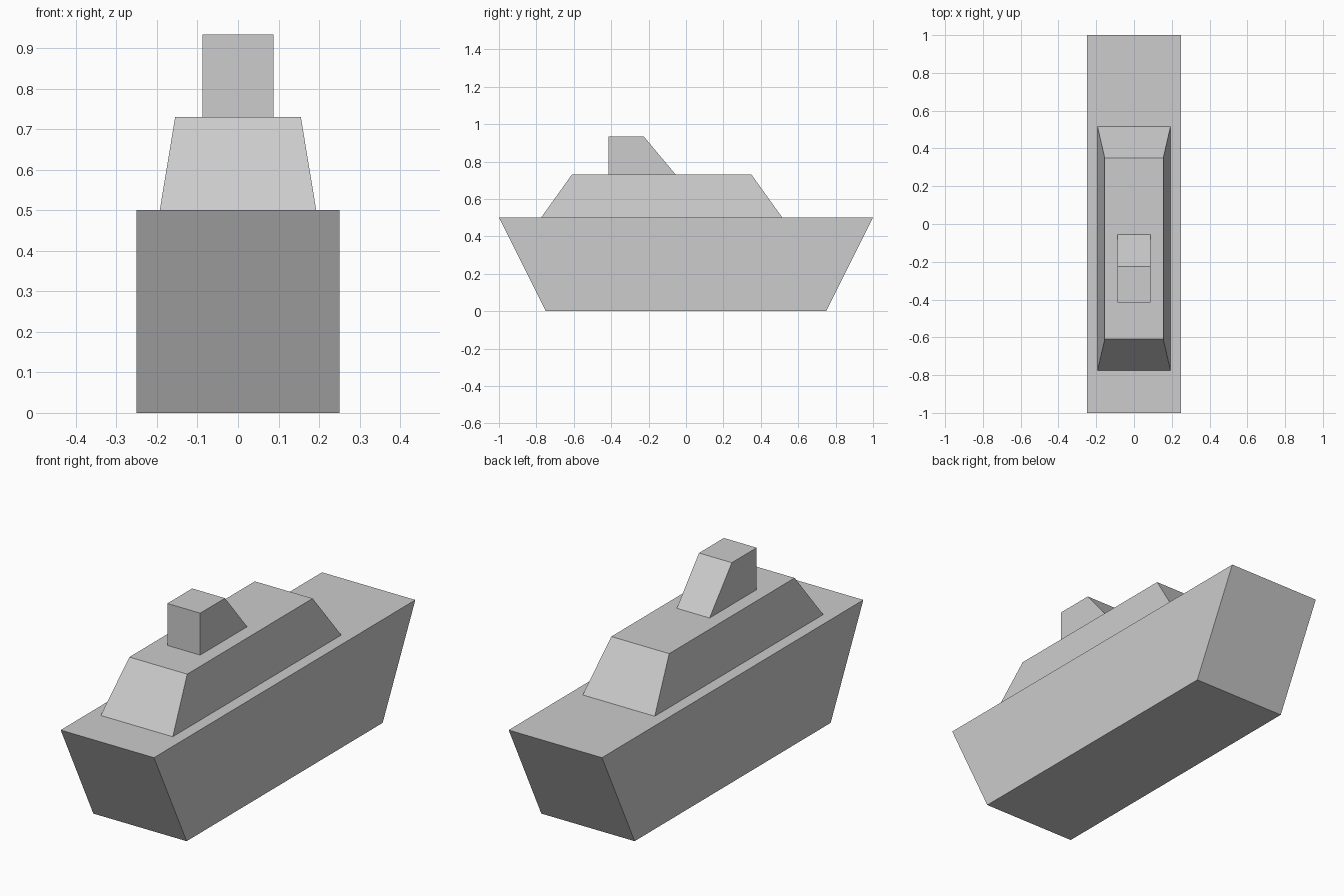
import bpy
import bmesh

if "Cube" in bpy.data.objects:
    bpy.data.objects.remove(bpy.data.objects["Cube"], do_unlink=True)

# Single grey paint
grey = bpy.data.materials.new("light_grey")
grey.use_nodes = True
colour = (0.604, 0.604, 0.604, 1.0)
grey.diffuse_color = colour
grey.node_tree.nodes["Principled BSDF"].inputs["Base Color"].default_value = colour


def tapered_block(name, bottom, top):
    """Box between two levels, each given as (z, half width, front y, back y)."""
    bm = bmesh.new()
    bmesh.ops.create_cube(bm, size=2)
    for v in bm.verts:
        z, half, front, back = top if v.co.z > 0 else bottom
        v.co = (half if v.co.x > 0 else -half, back if v.co.y > 0 else front, z)
    mesh = bpy.data.meshes.new(name)
    bm.to_mesh(mesh)
    bm.free()
    mesh.materials.append(grey)
    obj = bpy.data.objects.new(name, mesh)
    bpy.context.collection.objects.link(obj)
    return obj


# Hull with raked bow and stern
tapered_block("hull", (0, 0.25, -0.75, 0.75), (0.5, 0.25, -1, 1))
# Deckhouse sloping in on all sides
tapered_block("cabin", (0.5, 0.193, -0.775, 0.515), (0.73, 0.155, -0.61, 0.35))
# Upper block, upright in front and sloped behind
tapered_block("funnel", (0.73, 0.088, -0.415, -0.055), (0.933, 0.088, -0.415, -0.225))
